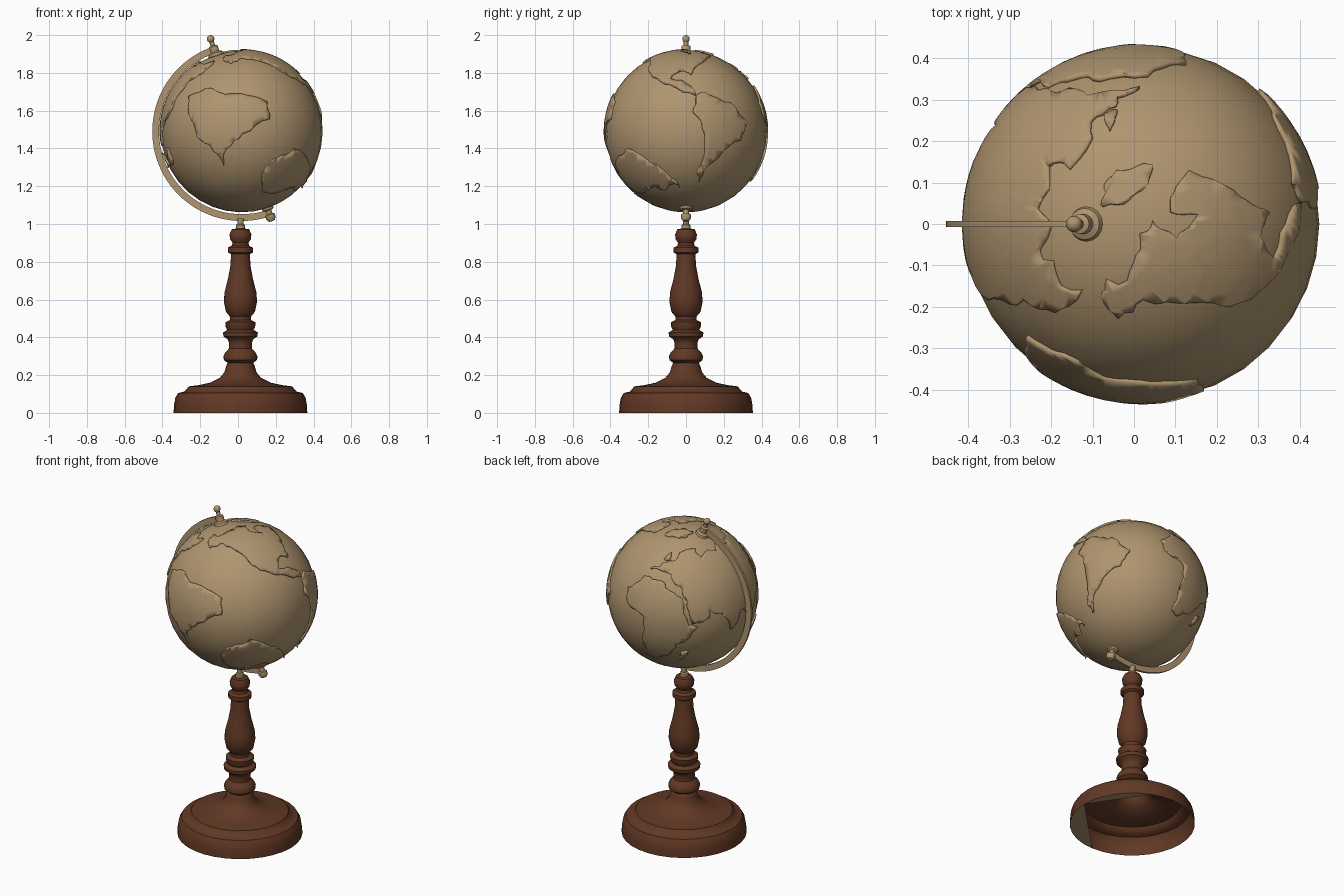
import bpy, bmesh, math, random
from mathutils import Matrix, Vector

random.seed(4)
if "Cube" in bpy.data.objects:
    bpy.data.objects.remove(bpy.data.objects["Cube"], do_unlink=True)

CENTRE = Vector((0.02, 0, 1.49))
RADIUS = 0.428
TILT = math.radians(18.6)
AXIS = Matrix.Translation(CENTRE) @ Matrix.Rotation(-TILT, 4, 'Y')


def material(name, colour):
    mat = bpy.data.materials.new(name)
    mat.use_nodes = True
    mat.diffuse_color = colour
    mat.node_tree.nodes["Principled BSDF"].inputs["Base Color"].default_value = colour
    return mat


TAN = material("aged tan", (0.43, 0.30, 0.16, 1))
WOOD = material("dark wood", (0.12, 0.04, 0.018, 1))


def finish(name, bm, mat, angle=35):
    mesh = bpy.data.meshes.new(name)
    bm.to_mesh(mesh)
    bm.free()
    mesh.materials.append(mat)
    obj = bpy.data.objects.new(name, mesh)
    bpy.context.collection.objects.link(obj)
    bpy.ops.object.select_all(action='DESELECT')
    obj.select_set(True)
    bpy.context.view_layer.objects.active = obj
    bpy.ops.object.shade_smooth_by_angle(angle=math.radians(angle))
    return obj


def sweep(bm, verts, closed, angle, steps, axis, centre=(0, 0, 0)):
    """Spin a profile about an axis."""
    edges = [bm.edges.new(pair) for pair in zip(verts, verts[1:])]
    if closed:
        edges.append(bm.edges.new((verts[-1], verts[0])))
    bmesh.ops.spin(bm, geom=verts + edges, cent=centre, axis=axis,
                   angle=angle, steps=steps, use_duplicate=False)
    bmesh.ops.remove_doubles(bm, verts=bm.verts, dist=0.0001)
    bmesh.ops.recalc_face_normals(bm, faces=bm.faces)


def lathe(name, profile, mat, matrix=Matrix(), steps=32):
    bm = bmesh.new()
    verts = [bm.verts.new((r, 0, z)) for r, z in profile]
    sweep(bm, verts, False, math.tau, steps, (0, 0, 1))
    bm.transform(matrix)
    return finish(name, bm, mat)


# Turned stand, open underneath
stand = Matrix.Translation((0.013, 0, 0))
lathe("base", [(.354, 0), (.352, .04), (.345, .08), (.33, .105), (.3, .112),
               (.285, .125), (.275, .14), (.22, .147), (.16, .16), (.11, .185),
               (.085, .215), (.075, .25)], WOOD, stand)
lathe("column", [(.075, .25), (.068, .265), (.088, .28), (.09, .3), (.08, .32),
                 (.062, .34), (.06, .37), (.068, .39), (.09, .405), (.092, .425),
                 (.07, .44), (.078, .455), (.08, .48), (.056, .492), (.056, .51),
                 (.077, .535), (.088, .59), (.084, .64), (.066, .71), (.053, .78),
                 (.05, .84), (.066, .85), (.066, .875), (.046, .885), (.042, .9),
                 (.055, .92), (.058, .945), (.046, .972), (0, .98)], WOOD, stand)
lathe("support_pin", [(0, .97), (.024, .975), (.024, .995), (.016, 1), (.018, 1.03), (0, 1.03)],
      TAN, stand, 16)

# Remaining pieces of the base's underside
bm = bmesh.new()
for start, end in ((-90, 0), (0, 68)):
    ring = [math.radians(start + (end - start) * i / 8) for i in range(9)]
    bm.faces.new([bm.verts.new((.353 * math.cos(a), .353 * math.sin(a), .001))
                  for a in reversed(ring)])
bm.transform(stand)
finish("base_underside", bm, TAN)

# Globe ball
bm = bmesh.new()
bmesh.ops.create_uvsphere(bm, u_segments=32, v_segments=18, radius=RADIUS)
bm.transform(AXIS)
finish("globe", bm, TAN, 60)

# Half-ring holding the globe at both poles
bm = bmesh.new()
section = [bm.verts.new((x, y, 0)) for x, y in
           ((.438, -.007), (.474, -.007), (.474, .007), (.438, .007))]
start_turn = Matrix.Rotation(-(math.pi / 2 + TILT), 4, 'Y')
for v in section:
    v.co = CENTRE + start_turn @ v.co
sweep(bm, section, True, -math.pi, 48, (0, 1, 0), CENTRE)
bmesh.ops.holes_fill(bm, edges=bm.edges, sides=4)
finish("meridian_arm", bm, TAN)

# Pole fittings
ball = [(.02 * math.sin(a), .517 - .02 * math.cos(a))
        for a in (math.pi * i / 8 for i in range(2, 9))]
lathe("top_finial", [(0, .42), (.042, .425), (.038, .438), (.024, .445), (.024, .475),
                     (.012, .48), (.012, .5)] + ball, TAN, AXIS, 16)
lathe("bottom_knob", [(0, -.42), (.032, -.425), (.03, -.437), (.016, -.442), (.016, -.46),
                      (.026, -.465), (.026, -.485), (.016, -.5), (0, -.502)], TAN, AXIS, 16)


def roughen(points, rounds=2):
    """Add wandering midpoints so that a coast looks ragged."""
    for _ in range(rounds):
        result = []
        for (x, y), (u, w) in zip(points, points[1:] + points[:1]):
            k = random.uniform(-.13, .13)
            result += [(x, y), ((x + u) / 2 - k * (w - y), (y + w) / 2 + k * (u - x))]
        points = result
    return points


def land(name, outline):
    """Raise a thin plate on the globe from a longitude and latitude outline."""
    bm = bmesh.new()
    face = bm.faces.new([bm.verts.new((x, y, 0)) for x, y in roughen(outline)])
    face.normal_update()
    if face.normal.z < 0:
        face.normal_flip()
    bmesh.ops.triangulate(bm, faces=[face])
    for axis, low, high in ((Vector((1, 0, 0)), -192, 276), (Vector((0, 1, 0)), -78, 84)):
        for step in range(low, high, 6):
            bmesh.ops.bisect_plane(bm, geom=bm.verts[:] + bm.edges[:] + bm.faces[:],
                                   plane_co=axis * step, plane_no=axis)
    for v in bm.verts:
        turn, lat = math.radians(v.co.x + 85), math.radians(v.co.y)
        v.co = AXIS @ (Vector((math.cos(lat) * math.cos(turn), math.cos(lat) * math.sin(turn),
                               math.sin(lat))) * (RADIUS + .008))
    obj = finish(name, bm, TAN, 40)
    plate = obj.modifiers.new("plate", 'SOLIDIFY')
    plate.thickness = .014
    plate.offset = -1


# Raised lands
land("north_land", [(-166, 66), (-156, 71), (-125, 70), (-95, 72), (-82, 68), (-94, 60),
                    (-80, 53), (-77, 62), (-64, 59), (-56, 52), (-66, 44), (-76, 35),
                    (-81, 26), (-90, 30), (-97, 22), (-88, 20), (-78, 8), (-95, 16),
                    (-106, 22), (-118, 33), (-124, 46), (-140, 59), (-160, 57)])
land("icy_island", [(-58, 76), (-35, 82), (-20, 76), (-24, 70), (-42, 61), (-52, 66)])
land("west_land", [(-78, 7), (-72, 11), (-52, 5), (-36, -6), (-40, -20), (-56, -35),
                   (-66, -46), (-69, -54), (-74, -48), (-71, -20), (-80, -5)])
land("hot_land", [(-16, 15), (-9, 31), (9, 36), (21, 32), (32, 30), (43, 11), (50, 11),
                  (39, -7), (34, -24), (26, -33), (18, -33), (12, -16), (8, 4), (-8, 5)])
land("great_land", [(-9, 38), (-2, 44), (-3, 48), (8, 55), (5, 61), (25, 71), (42, 66),
                    (70, 72), (105, 77), (140, 73), (178, 68), (160, 57), (140, 53),
                    (128, 40), (121, 29), (108, 20), (104, 8), (98, 16), (89, 22),
                    (79, 8), (72, 21), (57, 26), (58, 20), (45, 13), (36, 30),
                    (27, 38), (21, 38), (12, 44)])
land("ocean_land", [(148, 38), (150, 20), (152, 6), (160, -2), (164, -19), (171, -8),
                    (185, -2), (207, 2), (210, 14), (194, 26), (172, 38)])
land("southern_land", [(193, -32), (205, -27), (222, -24), (233, -31), (250, -45),
                       (266, -60), (240, -63), (222, -56), (186, -51)])
land("east_island", [(110, -2), (116, 6), (118, -3), (112, -7)])
land("long_island", [(96, 4), (106, -6), (102, -6)])
land("hot_island", [(44, -17), (49, -13), (47, -25), (44, -24)])
land("cool_island", [(-5, 50), (-5, 58), (1, 52)])
